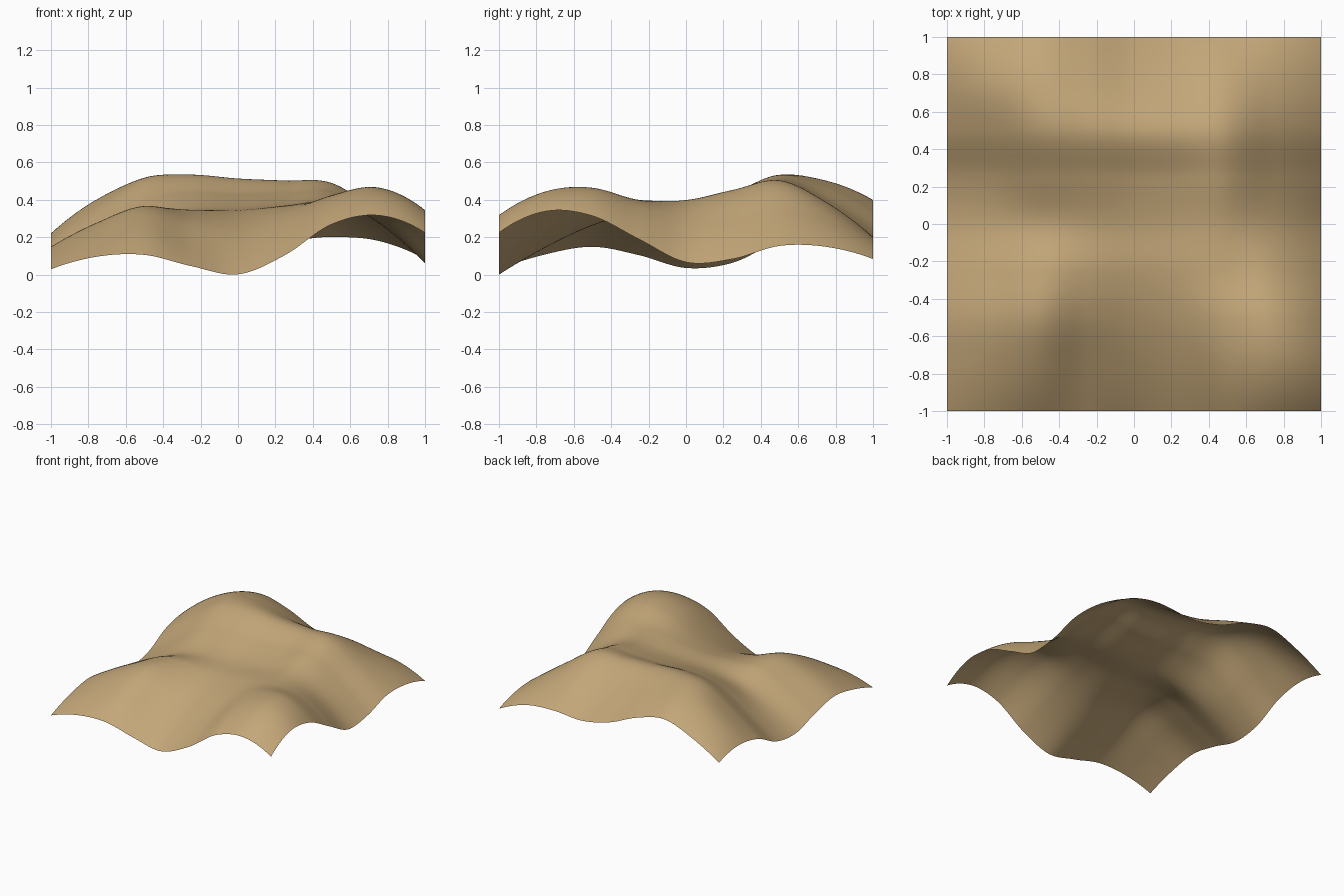
import bpy, bmesh

if "Cube" in bpy.data.objects:
    bpy.data.objects.remove(bpy.data.objects["Cube"])

# Heights of the rolling sheet on a coarse 9 x 9 lattice (rows front to back, left to right)
HEIGHTS = [
    [.030, .098, .107, .047, .003, .105, .270, .318, .225],
    [.110, .215, .260, .175, .150, .230, .385, .445, .340],
    [.150, .280, .360, .290, .265, .320, .425, .460, .315],
    [.105, .250, .355, .345, .335, .365, .400, .370, .190],
    [.037, .190, .300, .350, .360, .378, .395, .285, .068],
    [.065, .240, .390, .435, .430, .435, .445, .290, .085],
    [.180, .360, .510, .535, .515, .503, .490, .335, .155],
    [.222, .405, .500, .475, .405, .375, .385, .290, .150],
    [.175, .315, .400, .345, .240, .188, .203, .182, .085],
]
STEPS = 96


def smooth_curve(points, t):
    """Catmull-Rom through evenly spaced points, t from 0 to 1."""
    p = ([3 * points[0] - 3 * points[1] + points[2]] + list(points)
         + [3 * points[-1] - 3 * points[-2] + points[-3]])
    s = t * (len(points) - 1)
    i = min(int(s), len(points) - 2)
    f = s - i
    a, b, c, d = p[i:i + 4]
    return b + 0.5 * f * (c - a + f * (2 * a - 5 * b + 4 * c - d
                                       + f * (3 * (b - c) + d - a)))


# Rolling terrain sheet
bm = bmesh.new()
grid = []
columns = [[smooth_curve(row, i / STEPS) for row in HEIGHTS] for i in range(STEPS + 1)]
lowest = min(smooth_curve(c, j / STEPS) for c in columns for j in range(STEPS + 1))
for i, col in enumerate(columns):
    grid.append([bm.verts.new((2 * i / STEPS - 1, 2 * j / STEPS - 1,
                               smooth_curve(col, j / STEPS) - lowest))
                 for j in range(STEPS + 1)])
for i in range(STEPS):
    for j in range(STEPS):
        face = bm.faces.new((grid[i][j], grid[i + 1][j],
                             grid[i + 1][j + 1], grid[i][j + 1]))
        face.smooth = True

mesh = bpy.data.meshes.new("rolling_terrain")
bm.to_mesh(mesh)
bm.free()
terrain = bpy.data.objects.new("rolling_terrain", mesh)
bpy.context.collection.objects.link(terrain)

# Sandy tan colour
tan = bpy.data.materials.new("sandy_tan")
tan.diffuse_color = (0.55, 0.385, 0.19, 1)
tan.use_nodes = True
tan.node_tree.nodes["Principled BSDF"].inputs["Base Color"].default_value = tan.diffuse_color
mesh.materials.append(tan)
